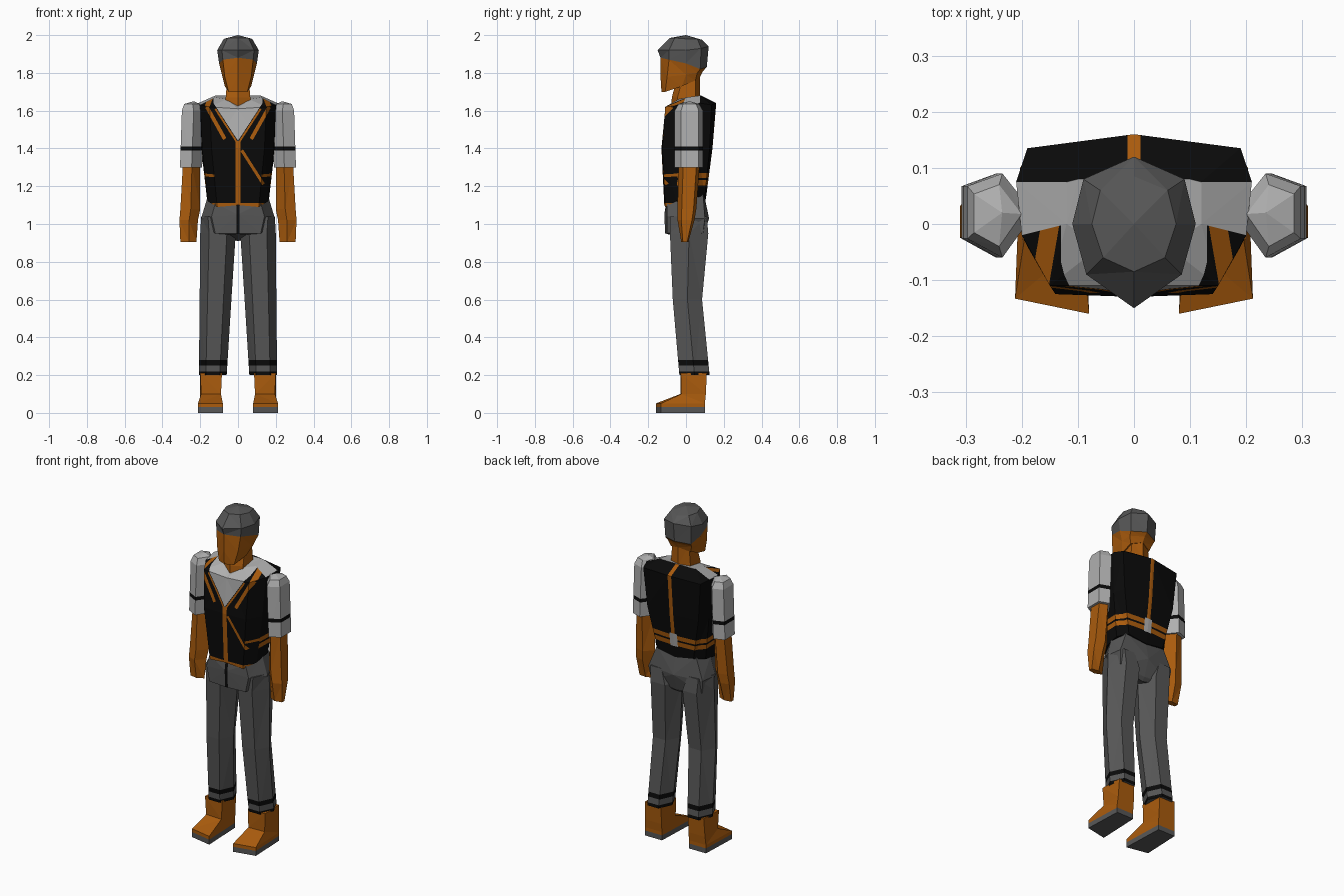
import bpy, bmesh
from mathutils import Vector

if "Cube" in bpy.data.objects:
    bpy.data.objects.remove(bpy.data.objects["Cube"])

COLOURS = {
    "brown_orange": (0.40, 0.105, 0.004, 1),
    "black": (0.003, 0.003, 0.003, 1),
    "dark_grey": (0.095, 0.095, 0.095, 1),
    "light_grey": (0.43, 0.43, 0.43, 1),
}
MATS = []
for n, c in COLOURS.items():
    m = bpy.data.materials.new(n)
    m.diffuse_color = c
    m.use_nodes = True
    m.node_tree.nodes["Principled BSDF"].inputs["Base Color"].default_value = m.diffuse_color
    MATS.append(m)
ORANGE, BLACK, GREY, LIGHT = range(4)


def loft(rows, mats, peak=None):
    """Skin closed rings of points; mats gives a colour per band."""
    bm = bmesh.new()
    rings = [[bm.verts.new(p) for p in r] for r in rows]
    n = len(rings[0])
    for k in range(len(rings) - 1):
        for i in range(n):
            j = (i + 1) % n
            f = bm.faces.new((rings[k][i], rings[k][j], rings[k + 1][j], rings[k + 1][i]))
            f.material_index = mats[k]
    bm.faces.new(rings[0]).material_index = mats[0]
    if peak:
        v = bm.verts.new(peak)
        for i in range(n):
            bm.faces.new((rings[-1][i], rings[-1][(i + 1) % n], v)).material_index = mats[-1]
    else:
        bm.faces.new(rings[-1]).material_index = mats[-1]
    bmesh.ops.triangulate(bm, faces=bm.faces[:])
    bmesh.ops.recalc_face_normals(bm, faces=bm.faces[:])
    return bm


def sym(half):
    """Half ring from front centre to back centre, completed on -x."""
    return half + [(-x, y, z) for x, y, z in reversed(half[1:-1])]


def paint(bm, poly, mat, ok=lambda f: True):
    """Cut a convex x-z outline into the chosen faces and colour the inside."""
    xs, zs = [p[0] for p in poly], [p[1] for p in poly]
    mid = Vector((sum(xs) / len(xs), 0, sum(zs) / len(zs)))
    planes = []
    for a, b in zip(poly, poly[1:] + poly[:1]):
        no = Vector((b[1] - a[1], 0, a[0] - b[0])).normalized()
        co = Vector((a[0], 0, a[1]))
        if (mid - co).dot(no) > 0:
            no = -no
        planes.append((co, no))

    def near(f):
        fx, fz = [v.co.x for v in f.verts], [v.co.z for v in f.verts]
        return (ok(f) and max(fx) > min(xs) and min(fx) < max(xs)
                and max(fz) > min(zs) and min(fz) < max(zs))
    for co, no in planes:
        fs = [f for f in bm.faces if near(f)]
        geom = fs + list({e for f in fs for e in f.edges}) + list({v for f in fs for v in f.verts})
        bmesh.ops.bisect_plane(bm, geom=geom, dist=1e-5, plane_co=co, plane_no=no)
    for f in bm.faces:
        if ok(f):
            c = f.calc_center_median()
            if all((c - co).dot(no) < 1e-5 for co, no in planes):
                f.material_index = mat


def line(bm, a, b, w, mat, ok):
    d = Vector((b[0] - a[0], b[1] - a[1])).normalized() * w / 2
    paint(bm, [(a[0] - d.y, a[1] + d.x), (b[0] - d.y, b[1] + d.x),
               (b[0] + d.y, b[1] - d.x), (a[0] + d.y, a[1] - d.x)], mat, ok)


def box(x0, x1, z0, z1):
    return [(x0, z0), (x1, z0), (x1, z1), (x0, z1)]


def finish(name, bm):
    me = bpy.data.meshes.new(name)
    bm.to_mesh(me)
    bm.free()
    for m in MATS:
        me.materials.append(m)
    bpy.context.collection.objects.link(bpy.data.objects.new(name, me))


# Head with hair
head = loft([sym(r) for r in (
    [(0, -.13, 1.70), (.05, -.11, 1.70), (.07, -.02, 1.73), (.065, .05, 1.76), (0, .075, 1.78)],
    [(0, -.135, 1.78), (.07, -.10, 1.78), (.085, 0, 1.79), (.08, .06, 1.80), (0, .09, 1.81)],
    [(0, -.135, 1.88), (.08, -.09, 1.87), (.10, 0, 1.85), (.085, .075, 1.82), (0, .11, 1.83)],
    [(0, -.15, 1.92), (.085, -.09, 1.92), (.11, 0, 1.92), (.09, .08, 1.93), (0, .12, 1.94)],
    [(0, -.085, 1.985), (.055, -.06, 1.985), (.075, 0, 1.98), (.06, .06, 1.98), (0, .085, 1.975)],
)], [ORANGE, ORANGE, GREY, GREY], (0, 0, 2.0))
finish("head", head)

# Neck
finish("neck", loft([sym([(0, y0, z), (w, y0 + .03, z), (w, .05, z), (0, .075, z)])
                     for z, w, y0 in ((1.58, .065, -.08), (1.67, .065, -.075), (1.80, .055, -.04))],
                    [ORANGE, ORANGE]))

# Torso: shirt and waistcoat
torso = loft([sym(r) for r in (
    [(0, -.115, 1.10), (.11, -.11, 1.09), (.16, -.05, 1.12), (.165, .05, 1.14), (.12, .10, 1.15), (0, .105, 1.13)],
    [(0, -.13, 1.4), (.14, -.125, 1.4), (.19, -.04, 1.4), (.195, .06, 1.4), (.17, .125, 1.4), (0, .14, 1.4)],
    [(0, -.11, 1.61), (.15, -.11, 1.62), (.2, -.02, 1.63), (.21, .075, 1.64), (.19, .135, 1.63), (0, .16, 1.64)],
    [(0, -.04, 1.64), (.06, -.04, 1.66), (.12, 0, 1.67), (.12, .075, 1.68), (.1, .08, 1.68), (0, .08, 1.68)],
)], [BLACK] * 3)
for f in torso.faces:
    c = f.calc_center_median()
    if f.normal.z > .4 and -.01 < c.y < .076:
        f.material_index = LIGHT


def front(f):
    return f.calc_center_median().y < -.01 and f.normal.z > -.5


def back(f):
    return f.calc_center_median().y > .07 and f.normal.z > -.5


def round_back(f):
    return f.calc_center_median().y > -.03 and abs(f.normal.z) < .5


# Waistcoat details: neckline, lapels, closure, hem, pockets, belt, seam
paint(torso, [(0, 1.44), (.13, 1.64), (.13, 1.7), (-.13, 1.7), (-.13, 1.64)], LIGHT, front)
for s in (-1, 1):
    line(torso, (s * .01, 1.44), (s * .12, 1.61), .010, ORANGE, front)
    line(torso, (s * .07, 1.45), (s * .165, 1.62), .020, ORANGE, front)
    line(torso, (s * .165, 1.62), (s * .14, 1.68), .025, ORANGE, front)
    line(torso, (s * .125, 1.255), (s * .18, 1.26), .015, ORANGE, front)
line(torso, (.02, 1.39), (.135, 1.21), .016, ORANGE, front)
paint(torso, box(-.014, .014, 1.08, 1.44), ORANGE, front)
paint(torso, box(-.17, .17, 1.08, 1.112), ORANGE, front)
paint(torso, box(-.012, .012, 1.28, 1.7), ORANGE, back)
for z0, z1 in ((1.205, 1.232), (1.243, 1.27)):
    paint(torso, box(-.25, .25, z0, z1), ORANGE, round_back)
paint(torso, box(-.025, .025, 1.2, 1.28), LIGHT, back)
finish("torso", torso)

# Hips with fly
hips = loft([sym(r) for r in (
    [(0, -.075, .94), (.12, -.075, .95), (.13, 0, .95), (.12, .08, .93), (0, .07, .91)],
    [(0, -.11, .95), (.12, -.10, .95), (.17, 0, .97), (.17, .09, .95), (0, .09, .93)],
    [(0, -.115, 1.05), (.14, -.10, 1.04), (.195, 0, 1.03), (.18, .10, 1.03), (0, .122, 1.03)],
    [(0, -.105, 1.11), (.12, -.10, 1.11), (.162, 0, 1.14), (.13, .09, 1.16), (0, .095, 1.16)],
)], [GREY] * 3)
paint(hips, box(-.009, .009, .93, 1.10), BLACK, front)
finish("hips", hips)

HEX = [(1, 0), (.5, 1), (-.5, 1), (-1, 0), (-.5, -1), (.5, -1)]
ARM = [(1, .7), (-.05, 1), (-1, .05), (-.05, -1), (1, -.55)]


def tube(shape, rows, s):
    """Rings from (z, x0, x1, y0, y1) extents, placed on side s."""
    return [[(s * ((a + b) / 2 + px * (b - a) / 2), (c + d) / 2 + py * (d - c) / 2, z)
             for px, py in shape] for z, a, b, c, d in rows]


for s, side in ((1, "left"), (-1, "right")):
    # Trouser leg with cuff bands
    leg = loft(tube(HEX, [(.20, .06, .207, -.035, .125), (.60, .035, .203, -.07, .085),
                          (.95, .012, .20, -.085, .118), (1.04, .05, .195, -.085, .11)], s), [GREY] * 3)
    for z0, z1 in ((.20, .218), (.252, .28)):
        paint(leg, box(-.3, .3, z0, z1), BLACK, lambda f: abs(f.normal.z) < .6)
    finish(side + "_leg", leg)

    # Boot with sole
    sole = [(.08, -.16), (.212, -.133), (.203, .10), (.09, .10)]
    rings = [[(s * x, y, z) for x, y in sole] for z in (0, .03, .05)]
    rings.append([(s * x, y, .10) for x, y in ((.09, -.03), (.195, -.025), (.2, .105), (.09, .105))])
    rings.append([(s * x, y, .21) for x, y in ((.085, -.028), (.2, -.028), (.195, .11), (.09, .11))])
    finish(side + "_boot", loft(rings, [GREY, ORANGE, ORANGE, ORANGE]))

    # Short sleeve with band
    sleeve = loft(tube(ARM, [(1.30, .19, .307, -.06, .09), (1.60, .178, .297, -.06, .09),
                             (1.635, .20, .285, -.04, .07)], s), [LIGHT] * 2, (s * .235, .02, 1.65))
    paint(sleeve, box(-.4, .4, 1.388, 1.41), BLACK)
    finish(side + "_sleeve", sleeve)

    # Forearm and hand
    finish(side + "_arm", loft(tube(ARM, [(.905, .22, .305, -.025, .012), (1.02, .212, .31, -.045, .045),
                                          (1.08, .20, .305, -.045, .055), (1.31, .20, .292, -.04, .072)], s),
                               [ORANGE] * 3))
